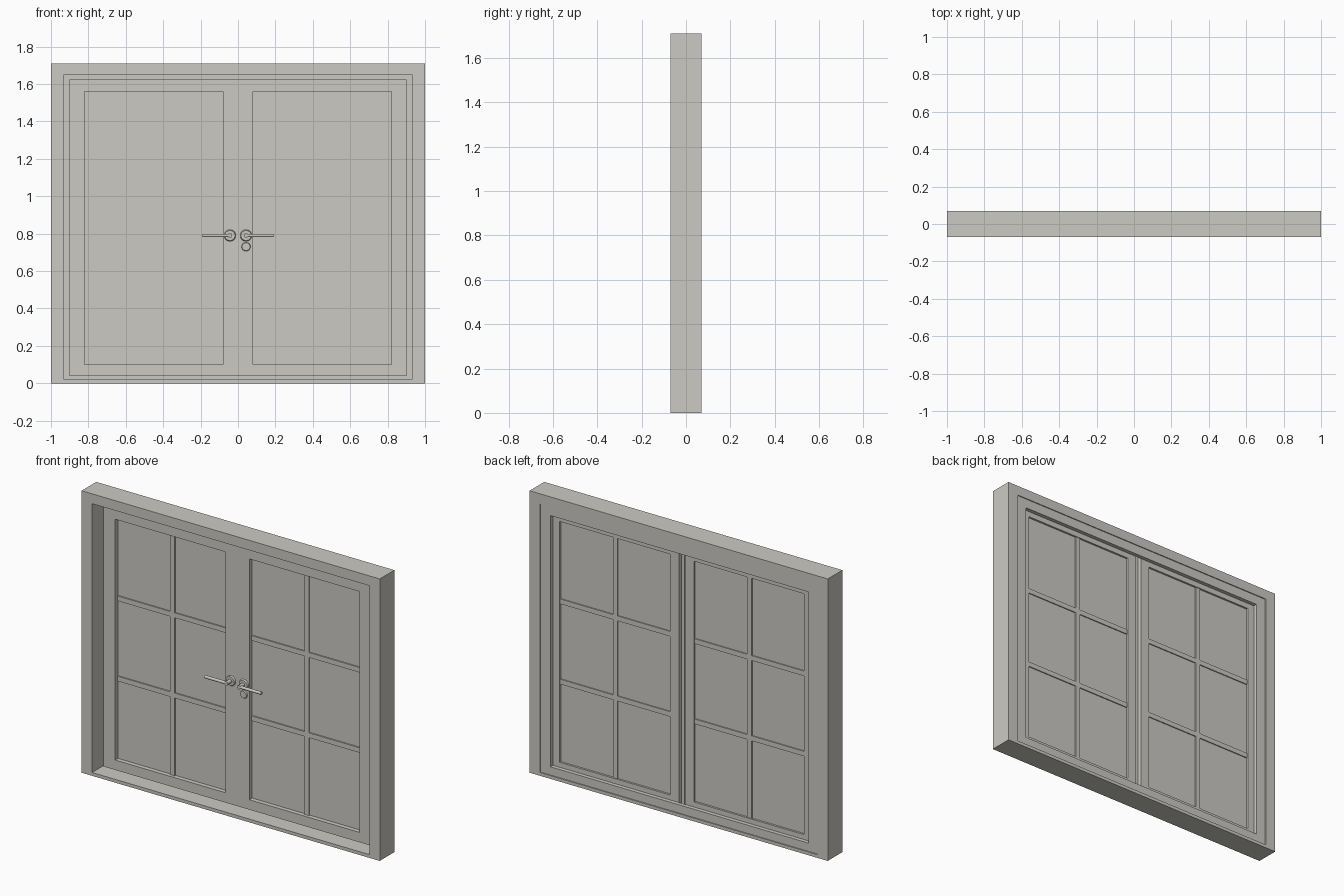
import bpy, bmesh, math
from mathutils import Matrix, Vector

if "Cube" in bpy.data.objects:
    bpy.data.objects.remove(bpy.data.objects["Cube"])

paint = bpy.data.materials.new("warm_grey_paint")
paint.diffuse_color = (0.60, 0.59, 0.545, 1)
paint.use_nodes = True
paint.node_tree.nodes["Principled BSDF"].inputs["Base Color"].default_value = paint.diffuse_color


def finish(name, bm, smooth=False):
    bmesh.ops.recalc_face_normals(bm, faces=bm.faces)
    me = bpy.data.meshes.new(name)
    bm.to_mesh(me)
    bm.free()
    me.materials.append(paint)
    ob = bpy.data.objects.new(name, me)
    bpy.context.collection.objects.link(ob)
    if smooth:
        bpy.ops.object.select_all(action='DESELECT')
        ob.select_set(True)
        bpy.context.view_layer.objects.active = ob
        bpy.ops.object.shade_smooth_by_angle(angle=math.radians(35))
    return ob


def add_box(bm, x0, x1, y0, y1, z0, z1):
    size = Matrix.Diagonal((x1 - x0, y1 - y0, z1 - z0, 1))
    mid = Matrix.Translation(((x0 + x1) / 2, (y0 + y1) / 2, (z0 + z1) / 2))
    bmesh.ops.create_cube(bm, size=1, matrix=mid @ size)


def add_ring(bm, outer, inner, y0, y1):
    """Rectangular ring; outer and inner are (x0, x1, z0, z1)."""
    def loop(r, y):
        x0, x1, z0, z1 = r
        return [bm.verts.new((x, y, z)) for x, z in
                ((x0, z0), (x1, z0), (x1, z1), (x0, z1))]
    loops = [loop(outer, y0), loop(inner, y0), loop(inner, y1), loop(outer, y1)]
    for a, b in zip(loops, loops[1:] + loops[:1]):
        for i in range(4):
            j = (i + 1) % 4
            bm.faces.new((a[i], a[j], b[j], b[i]))


def add_rod(bm, p, q, r1, r2=None, seg=24):
    p, q = Vector(p), Vector(q)
    d = q - p
    rot = d.to_track_quat('Z', 'Y').to_matrix().to_4x4()
    bmesh.ops.create_cone(bm, cap_ends=True, segments=seg, radius1=r1,
                          radius2=r1 if r2 is None else r2, depth=d.length,
                          matrix=Matrix.Translation((p + q) / 2) @ rot)


# Outer casing
OPENING = (-0.93, 0.93, 0.02, 1.65)
bm = bmesh.new()
add_ring(bm, (-1, 1, 0, 1.71), OPENING, -0.07, 0.07)
finish("outer_frame", bm)

# Stop behind the sashes, set slightly in from the back
bm = bmesh.new()
add_ring(bm, OPENING, (-0.865, 0.865, 0.07, 1.593), 0.04, 0.064)
finish("back_stop", bm)

X0, X1, Z0, Z1 = 0.08, 0.82, 0.10, 1.56      # glazed area of one sash
SASH_FRONT, SASH_BACK = -0.005, 0.04
for side, s in (("left", -1), ("right", 1)):
    def span(a, b):
        return sorted((s * a, s * b))

    # Sash: full width in front, stepped back at the meeting edge behind
    bm = bmesh.new()
    inner = (*span(X0, X1), Z0, Z1)
    add_ring(bm, (*span(0.001, 0.90), 0.04, 1.625), inner, SASH_FRONT, 0.013)
    add_ring(bm, (*span(0.02, 0.90), 0.04, 1.625), inner, 0.013, SASH_BACK)
    finish(side + "_sash", bm)

    # Glass pane
    bm = bmesh.new()
    add_box(bm, *span(X0, X1), 0.022, 0.028, Z0, Z1)
    finish(side + "_glass", bm)

    # Glazing bars: one upright, two across
    bm = bmesh.new()
    xm = (X0 + X1) / 2
    add_box(bm, *span(xm - 0.015, xm + 0.015), 0.014, 0.035, Z0, Z1)
    for k in (1, 2):
        z = Z0 + (Z1 - Z0) * k / 3
        add_box(bm, *span(X0, X1), 0.0145, 0.0345, z - 0.015, z + 0.015)
    finish(side + "_glazing_bars", bm)

    # Lever handle: rosette, neck and grip
    hx, hz = 0.043 * s, 0.79
    bm = bmesh.new()
    add_rod(bm, (hx, SASH_FRONT, hz), (hx, -0.014, hz), 0.031, 0.027, 32)
    add_rod(bm, (hx, -0.01, hz), (hx, -0.053, hz), 0.012)
    add_rod(bm, (hx, -0.045, hz), (0.19 * s, -0.045, hz), 0.009)
    finish(side + "_lever_handle", bm, True)

# Round keyhole cover under the right handle
bm = bmesh.new()
add_rod(bm, (0.043, SASH_FRONT, 0.73), (0.043, -0.012, 0.73), 0.024, 0.021, 32)
finish("keyhole_cover", bm, True)
